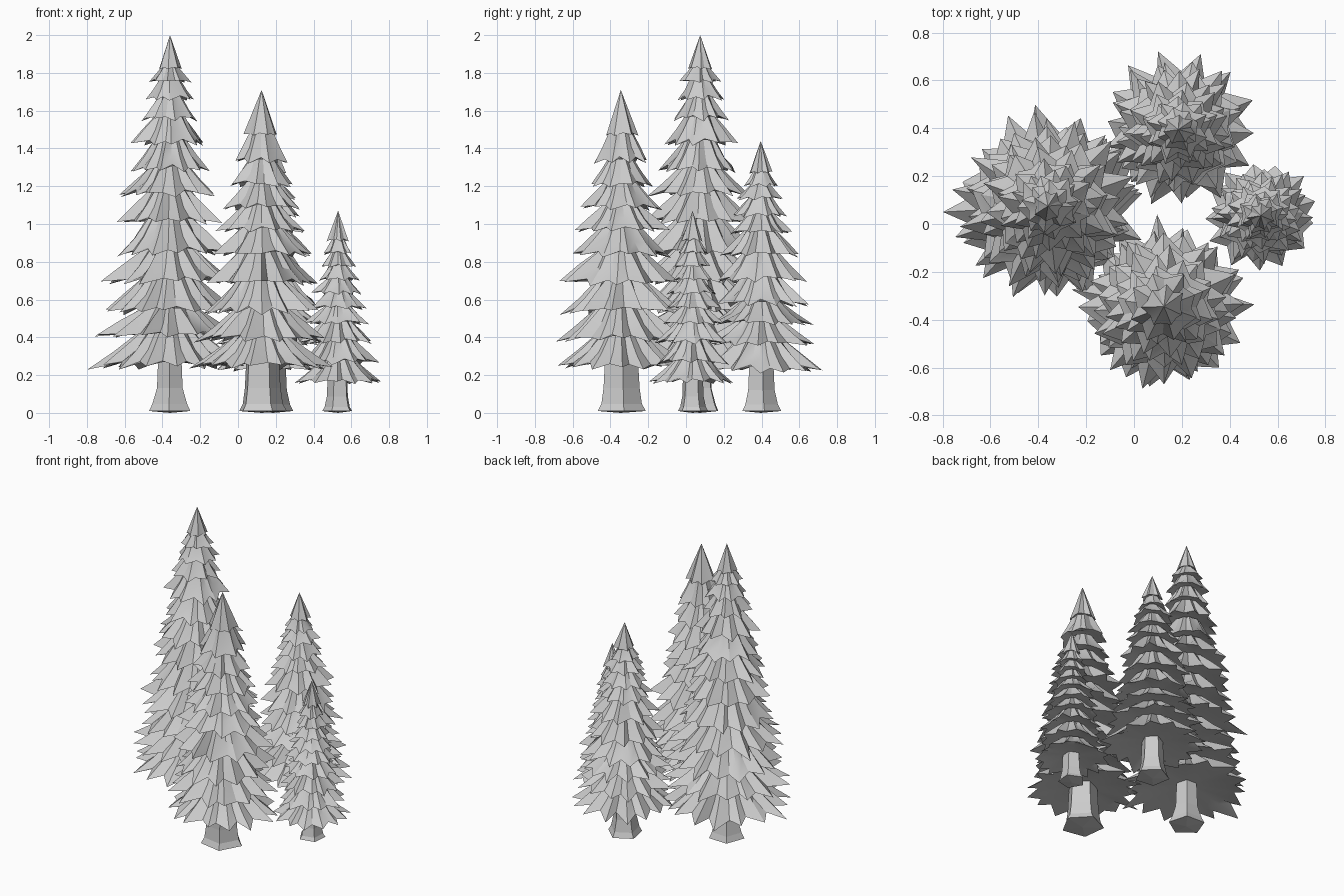
import bpy, bmesh, math, random

if "Cube" in bpy.data.objects:
    bpy.data.objects.remove(bpy.data.objects["Cube"])

random.seed(7)


def material(name, rgb):
    m = bpy.data.materials.new(name)
    m.diffuse_color = (*rgb, 1)
    m.use_nodes = True
    m.node_tree.nodes["Principled BSDF"].inputs["Base Color"].default_value = m.diffuse_color
    return m


GREY = material("pale grey", (0.6, 0.6, 0.6))


def finish(bm, name, loc, angle):
    bmesh.ops.recalc_face_normals(bm, faces=bm.faces)
    me = bpy.data.meshes.new(name)
    bm.to_mesh(me)
    bm.free()
    ob = bpy.data.objects.new(name, me)
    bpy.context.collection.objects.link(ob)
    ob.location = loc
    me.materials.append(GREY)
    if angle:
        bpy.ops.object.select_all(action='DESELECT')
        ob.select_set(True)
        bpy.context.view_layer.objects.active = ob
        bpy.ops.object.shade_smooth_by_angle(angle=math.radians(angle))
    return ob


def bridge(bm, a, b):
    n = len(a)
    for i in range(n):
        bm.faces.new((a[i], a[(i + 1) % n], b[(i + 1) % n], b[i]))


def fan(bm, ring, centre):
    c = bm.verts.new(centre)
    for i in range(len(ring)):
        bm.faces.new((ring[i], ring[(i + 1) % len(ring)], c))


def polar(bm, r, a, z):
    return bm.verts.new((r * math.cos(a), r * math.sin(a), z))


# One pleated skirt of drooping pointed boughs
def skirt(bm, z, radius, height, points, apex=None):
    start = random.uniform(0, math.tau)
    step = math.tau / points
    rim, mid, top, under = [], [], [], []
    for i in range(points):
        a = start + step * (i + random.uniform(-0.18, 0.18))
        r = radius * random.uniform(0.86, 1.05)
        drop = random.uniform(-0.08, 0.13) * height
        rim.append(polar(bm, r, a, z + drop))
        under.append(polar(bm, radius * 0.64, a, z + 0.17 * height))
        # valley between two boughs
        b = start + step * (i + 0.5 + random.uniform(-0.12, 0.12))
        v = radius * random.uniform(0.70, 0.78)
        rim.append(polar(bm, v, b, z + random.uniform(0.1, 0.25) * height))
        under.append(polar(bm, radius * 0.62, b, z + 0.19 * height))
        if not apex:
            mid.append(polar(bm, r * 0.69, a, z + 0.58 * height + drop))
            top.append(polar(bm, radius * 0.38, a, z + 1.2 * height))
            mid.append(polar(bm, radius * 0.52, b, z + 0.59 * height))
            top.append(polar(bm, radius * 0.34, b, z + 1.2 * height))
    if apex:
        fan(bm, rim, (0, 0, apex))
    else:
        bridge(bm, rim, mid)
        bridge(bm, mid, top)
        fan(bm, top, (0, 0, z + 1.25 * height))
    # dished underside
    bridge(bm, rim, under)
    fan(bm, under, (0, 0, z + 0.4 * height))


# Five-sided trunk with flared roots
def trunk(name, x, y, base, neck, top):
    bm = bmesh.new()
    rings = []
    for z, r in ((0.01, base), (top * 0.2, base * 0.84),
                 (top * 0.55, neck * 1.15), (top + 0.12, neck)):
        rings.append([polar(bm, r, math.tau * i / 5 + x, z) for i in range(5)])
    for a, b in zip(rings, rings[1:]):
        bridge(bm, a, b)
    fan(bm, rings[0], (0, 0, 0))
    bm.faces.new(rings[-1])
    finish(bm, name, (x, y, 0), 0)


def tree(name, x, y, apex, zs, rs, base, neck, most):
    bm = bmesh.new()
    for k, (z, r) in enumerate(zip(zs, rs)):
        last = k == len(zs) - 1
        height = (apex if last else zs[k + 1]) - z
        points = round(most - (most - 7) * k / (len(zs) - 1))
        skirt(bm, z, r, 0.06 if last else height, points, apex if last else None)
    finish(bm, name + "_boughs", (x, y, 0), 25)
    trunk(name + "_trunk", x, y, base, neck, zs[0])


# Four firs: skirt heights and skirt radii from bottom to top
tree("tall_fir", -0.36, 0.075, 2.0,
     (.24, .40, .53, .69, .84, 1.0, 1.15, 1.28, 1.42, 1.55, 1.66, 1.75, 1.82),
     (.42, .39, .37, .365, .325, .295, .275, .22, .205, .155, .14, .11, .07),
     .115, .062, 16)
tree("front_fir", 0.125, -0.345, 1.71,
     (.24, .38, .53, .68, .83, .96, 1.08, 1.20, 1.32, 1.47),
     (.375, .345, .325, .315, .28, .25, .22, .18, .155, .095),
     .135, .088, 15)
tree("back_fir", 0.185, 0.395, 1.44,
     (.22, .36, .47, .57, .70, .83, .95, 1.04, 1.13, 1.20, 1.27),
     (.335, .305, .28, .265, .24, .21, .175, .15, .13, .10, .07),
     .11, .065, 14)
tree("small_fir", 0.53, 0.035, 1.07,
     (.16, .26, .37, .47, .55, .63, .70, .77, .84, .91),
     (.25, .215, .20, .18, .16, .145, .12, .10, .085, .06),
     .085, .052, 13)
